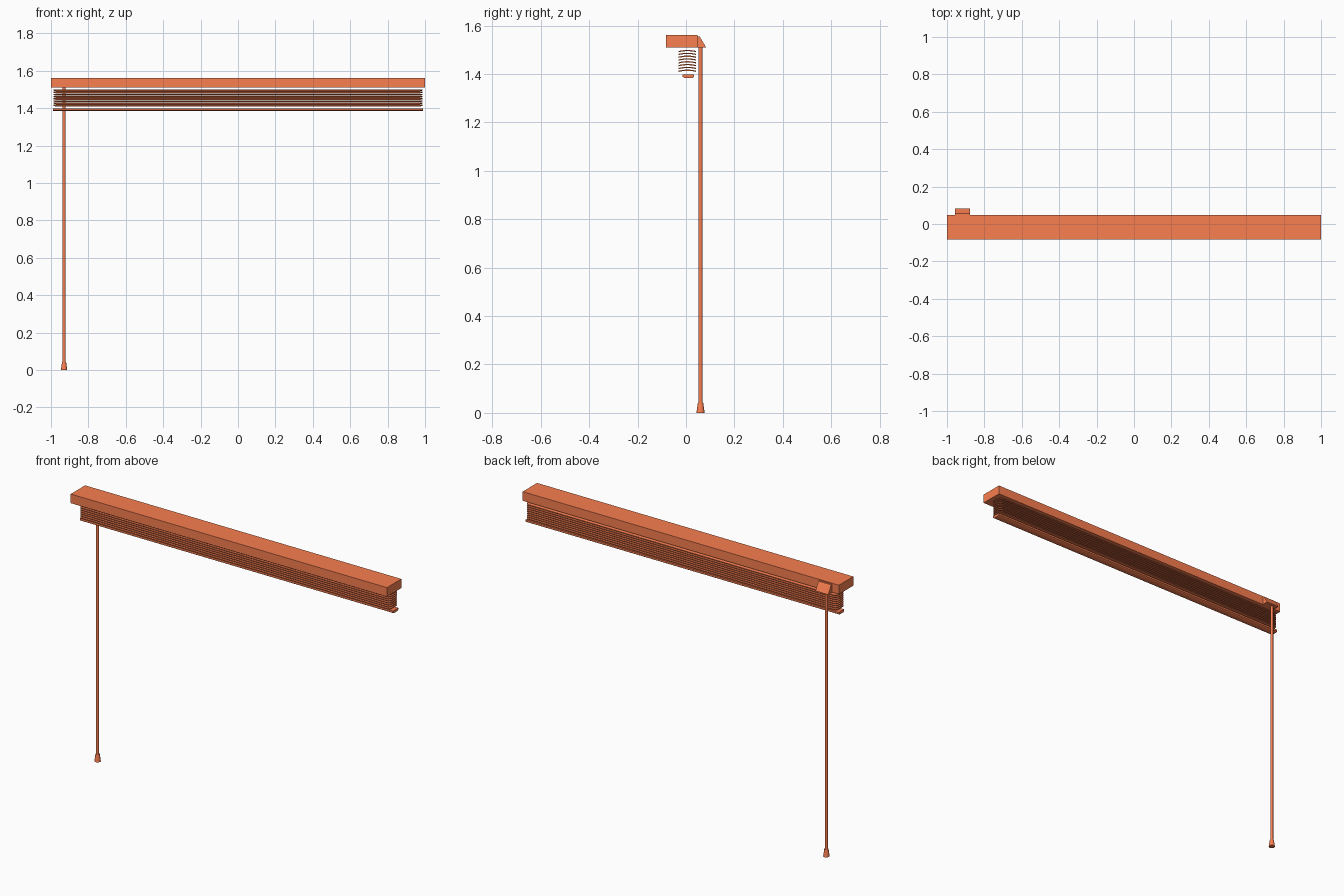
import bpy, bmesh, math

if "Cube" in bpy.data.objects:
    bpy.data.objects.remove(bpy.data.objects["Cube"])

paint = bpy.data.materials.new("orange_paint")
paint.diffuse_color = (0.95, 0.21, 0.08, 1)
paint.use_nodes = True
paint.node_tree.nodes["Principled BSDF"].inputs["Base Color"].default_value = paint.diffuse_color


def finish(ob, angle=40):
    """Paint a part and smooth its gently curved faces."""
    ob.data.materials.append(paint)
    bpy.ops.object.select_all(action='DESELECT')
    bpy.context.view_layer.objects.active = ob
    ob.select_set(True)
    bpy.ops.object.shade_smooth_by_angle(angle=math.radians(angle))
    return ob


def extrude_x(name, profile, x0, x1, inset=None):
    """Extrude a closed (y, z) profile along x; inset shortens the ends per point."""
    n = len(profile)
    inset = inset or [0] * n
    verts = [(x0 + d, y, z) for (y, z), d in zip(profile, inset)]
    verts += [(x1 - d, y, z) for (y, z), d in zip(profile, inset)]
    faces = [(i, (i + 1) % n, n + (i + 1) % n, n + i) for i in range(n)]
    if any(inset):  # arc profile: cap the ends with quads between its two skins
        for o in (0, n):
            faces += [(o + k, o + k + 1, o + n - 2 - k, o + n - 1 - k) for k in range(n // 2 - 1)]
    else:
        faces += [tuple(range(n)), tuple(range(n, 2 * n))]
    me = bpy.data.meshes.new(name)
    me.from_pydata(verts, [], faces)
    bm = bmesh.new()
    bm.from_mesh(me)
    bmesh.ops.recalc_face_normals(bm, faces=bm.faces)
    bm.to_mesh(me)
    bm.free()
    ob = bpy.data.objects.new(name, me)
    bpy.context.collection.objects.link(ob)
    return finish(ob)


def tapered_rod(name, x, y, z0, z1, r0, r1, sides):
    bpy.ops.mesh.primitive_cone_add(vertices=sides, radius1=r0, radius2=r1,
                                    depth=z1 - z0, location=(x, y, (z0 + z1) / 2))
    ob = bpy.context.object
    ob.name = name
    return finish(ob)


# head rail
extrude_x("head_rail", [(-0.083, 1.51), (0.047, 1.51), (0.047, 1.562), (-0.083, 1.562)], -1, 1)

# stacked slats, crowned, with rounded ends
SLATS, Y_MID, HALF, CROWN, THICK = 8, 0.006, 0.036, 0.0045, 0.005
ts = [-1 + k / 4 for k in range(9)]
ends = [0.014 * t ** 4 for t in ts]
for i in range(SLATS):
    z = 1.409 + i * 0.0116
    low = [(Y_MID + HALF * t, z + CROWN * (1 - t * t)) for t in ts]
    high = [(y, h + THICK) for y, h in reversed(low)]
    extrude_x(f"slat_{i + 1}", low + high, -0.986, 0.986, ends + ends[::-1])

# bottom rail with chamfered underside
extrude_x("bottom_rail", [(-0.007, 1.384), (0.027, 1.384), (0.034, 1.389), (0.034, 1.399),
                          (-0.014, 1.399), (-0.014, 1.389)], -0.99, 0.99)

# wedge-shaped tilt housing on the back of the rail
extrude_x("tilt_housing", [(0.046, 1.51), (0.083, 1.51), (0.080, 1.516),
                           (0.056, 1.556), (0.046, 1.556)], -0.957, -0.877)

# tilt wand and its handle
tapered_rod("tilt_wand", -0.93, 0.06, 0.035, 1.52, 0.008, 0.008, 16)
tapered_rod("wand_handle", -0.93, 0.06, 0.0, 0.042, 0.017, 0.011, 16)
